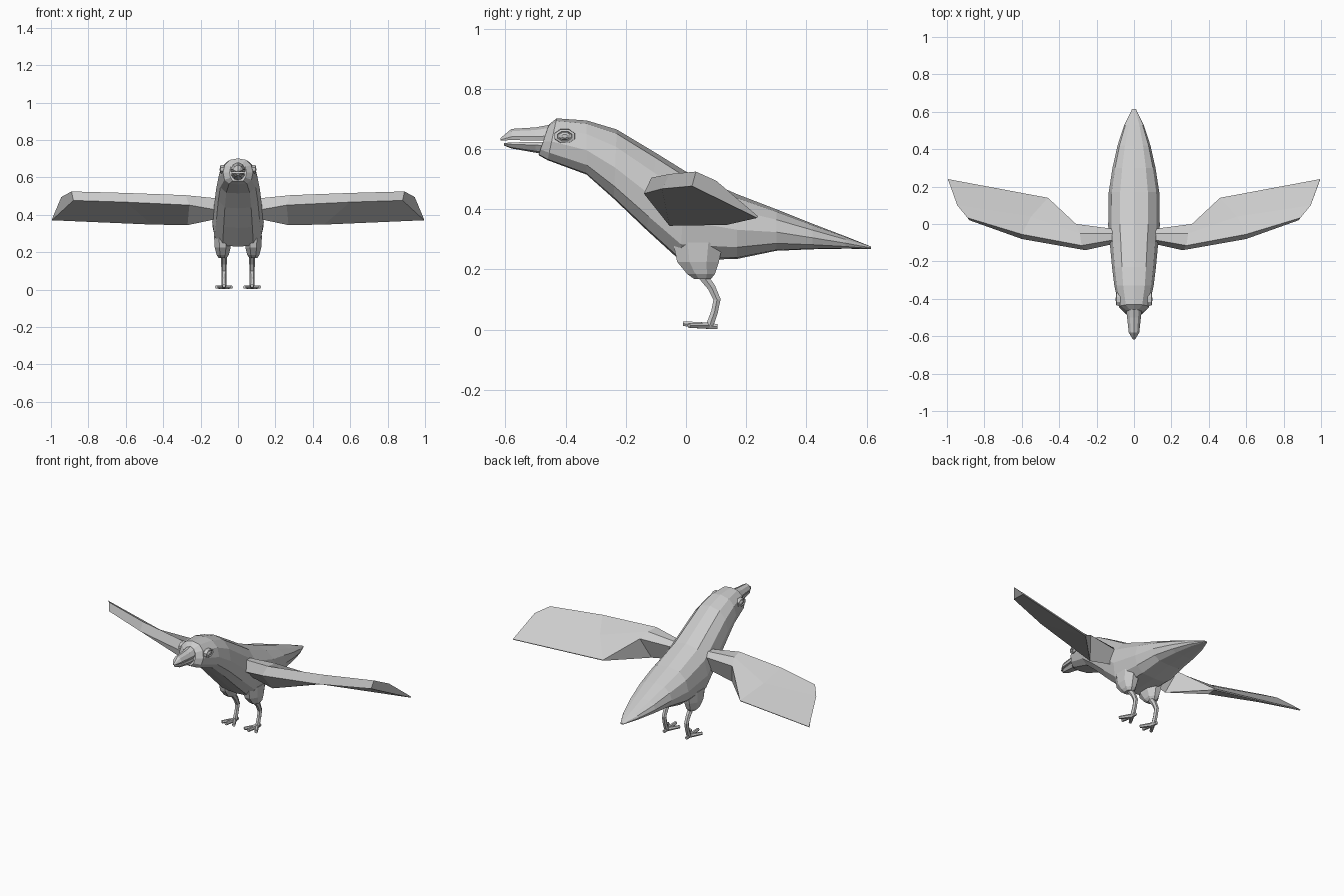
import bpy, bmesh, math
from mathutils import Vector

if "Cube" in bpy.data.objects:
    bpy.data.objects.remove(bpy.data.objects["Cube"])

grey = bpy.data.materials.new("light_grey")
grey.diffuse_color = (0.6, 0.6, 0.6, 1)
grey.use_nodes = True
grey.node_tree.nodes["Principled BSDF"].inputs["Base Color"].default_value = grey.diffuse_color


def loft(name, rings, mirror=False):
    """Skin a list of equal-sized rings, cap both ends."""
    bm = bmesh.new()
    vr = [[bm.verts.new(p) for p in r] for r in rings]
    n = len(rings[0])
    for a, b in zip(vr, vr[1:]):
        for i in range(n):
            j = (i + 1) % n
            bm.faces.new((a[i], a[j], b[j], b[i]))
    bm.faces.new(vr[0])
    bm.faces.new(vr[-1])
    if mirror:
        geo = bmesh.ops.duplicate(bm, geom=bm.verts[:] + bm.edges[:] + bm.faces[:])
        for v in geo["geom"]:
            if isinstance(v, bmesh.types.BMVert):
                v.co.x *= -1
    bmesh.ops.recalc_face_normals(bm, faces=bm.faces[:])
    me = bpy.data.meshes.new(name)
    bm.to_mesh(me)
    bm.free()
    me.materials.append(grey)
    ob = bpy.data.objects.new(name, me)
    bpy.context.collection.objects.link(ob)
    return ob


def section(profile, yt, zt, yb, zb, w):
    """Symmetric cross-section hung between a top and a bottom point."""
    half = [(u * w, yt + (yb - yt) * f, zt + (zb - zt) * f) for u, f in profile]
    return half + [(-x, y, z) for x, y, z in reversed(half) if x > 0]


def tube(name, path, radii, sides=6):
    """Mirrored faceted tube along a path."""
    pts = [Vector(p) for p in path]
    rings = []
    for i, p in enumerate(pts):
        d = (pts[min(i + 1, len(pts) - 1)] - pts[max(i - 1, 0)]).normalized()
        side = d.cross(Vector((0, 0, 1)) if abs(d.z) < 0.8 else Vector((0, 1, 0))).normalized()
        up = side.cross(d)
        rings.append([p + radii[i] * (side * math.cos(t) + up * math.sin(t))
                      for t in (2 * math.pi * k / sides for k in range(sides))])
    return loft(name, rings, True)


# Body from face to tail: top y, top z, bottom y, bottom z, half width
body_profile = [(0, 0), (.55, .06), (.88, .25), (1, .55), (.9, .82), (.6, .98), (0, 1)]
body = [
    (-.455, .682, -.49, .58, .045), (-.43, .702, -.46, .563, .08),
    (-.33, .695, -.33, .515, .105), (-.23, .665, -.24, .435, .117),
    (-.10, .587, -.13, .33, .128), (0, .525, -.02, .23, .138),
    (.17, .45, .17, .235, .135), (.30, .40, .30, .262, .115),
    (.42, .352, .42, .267, .088), (.53, .31, .53, .269, .052),
    (.615, .276, .615, .268, .01)]
loft("body", [section(body_profile, *r) for r in body])

# Beak halves
upper = [(0, 0), (.6, .2), (1, .7), (.9, 1), (0, 1)]
loft("upper_beak", [section(upper, *r) for r in [
    (-.43, .685, -.43, .628, .045), (-.50, .672, -.50, .628, .037),
    (-.58, .667, -.58, .63, .028), (-.617, .636, -.617, .628, .006)]])
lower = [(0, 0), (.9, 0), (1, .3), (.6, .85), (0, 1)]
loft("lower_beak", [section(lower, *r) for r in [
    (-.43, .624, -.43, .575, .04), (-.50, .624, -.50, .588, .034),
    (-.58, .622, -.58, .602, .024), (-.605, .62, -.605, .612, .006)]])


# Eyes: raised rim with a domed centre
def oval(x, ry, rz):
    return [(x, -.403 + ry * math.cos(t), .643 + rz * math.sin(t))
            for t in (math.pi * (k + .5) / 4 for k in range(8))]


loft("eyelids", [oval(.06, .038, .026), oval(.094, .036, .024),
                 oval(.096, .026, .017), oval(.088, .024, .015)], True)
loft("eyeballs", [oval(.07, .024, .015), oval(.092, .02, .013), oval(.098, .01, .006)], True)

# Wings: leading edge, top ridge, mid top, trailing edge, underside
loft("wings", [
    [(.08, -.10, .42), (.08, -.08, .485), (.08, -.05, .485), (.08, -.03, .46), (.08, -.05, .385)],
    [(.26, -.14, .452), (.28, -.115, .505), (.29, -.05, .50), (.31, 0, .47), (.27, -.055, .345)],
    [(.60, -.08, .468), (.60, -.055, .517), (.55, .04, .445), (.46, .14, .354), (.46, .135, .348)],
    [(.88, .02, .477), (.89, .033, .525), (.945, .10, .495), (.995, .24, .376), (.995, .236, .371)],
], True)


# Thighs: tapering cuffs under the belly
def cuff(z, y, rx, ry):
    return [(.082 + rx * math.cos(t), y + ry * math.sin(t), z)
            for t in (math.pi * (k + .5) / 4 for k in range(8))]


loft("thighs", [cuff(.29, .04, .05, .09), cuff(.225, .04, .046, .075),
                cuff(.185, .05, .035, .05), cuff(.168, .055, .022, .03)], True)

# Shanks and toes
tube("shanks", [(.075, .055, .18), (.075, .085, .14), (.075, .103, .10), (.075, .095, .06), (.075, .078, .012)],
     [.018, .015, .014, .013, .014])
for name, tip in (("inner_toe", (.035, .01, .014)), ("middle_toe", (.075, -.01, .02)),
                  ("outer_toe", (.115, .01, .014)), ("back_toe", (.075, .105, .01))):
    tube(name, [(.075, .075, .013), tip], [.012, .009])
